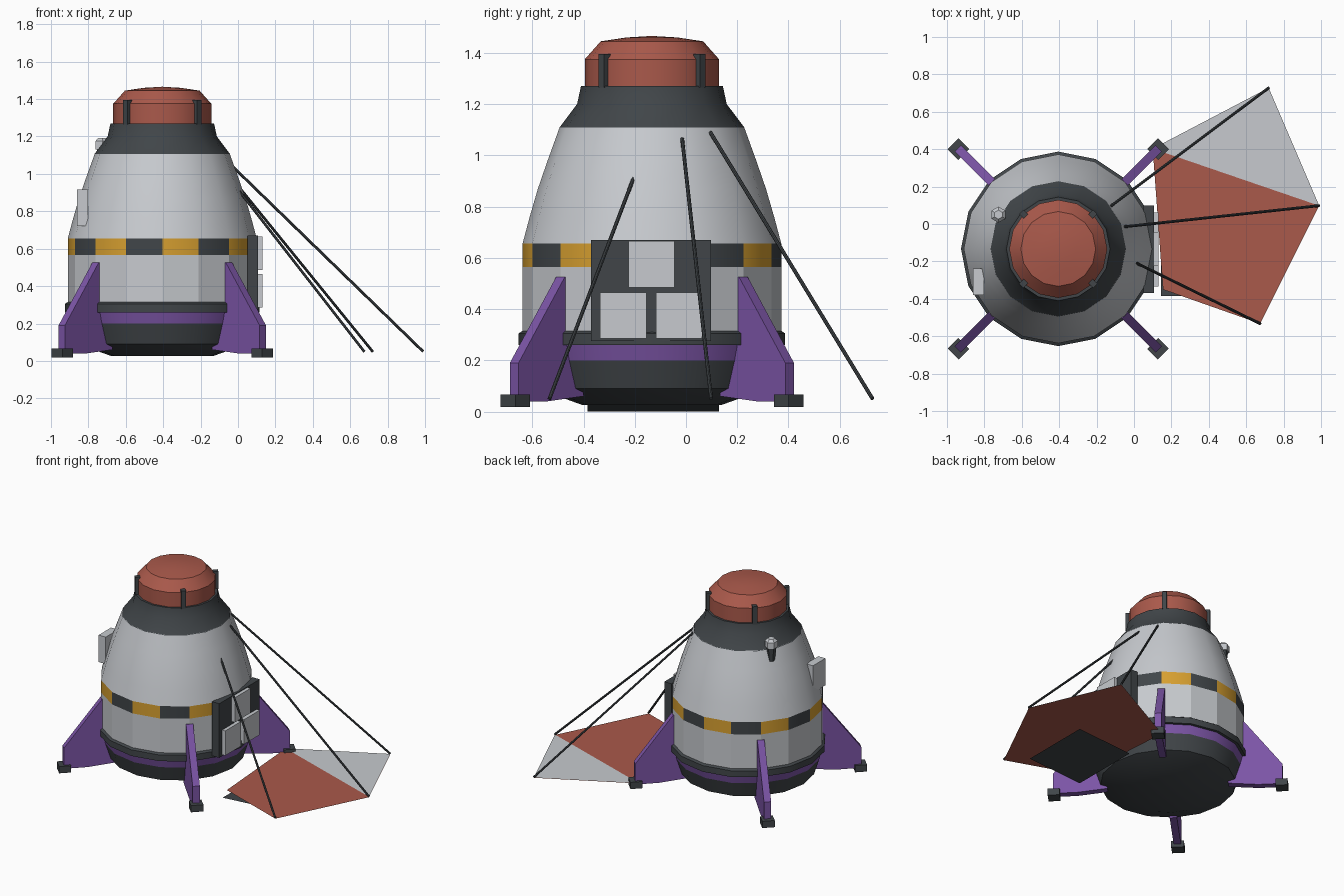
import bpy, bmesh, math
from mathutils import Vector, Matrix

if "Cube" in bpy.data.objects:
    bpy.data.objects.remove(bpy.data.objects["Cube"])

CX, CY, SIDES = -0.405, -0.133, 16


def material(name, rgb):
    m = bpy.data.materials.new(name)
    m.use_nodes = True
    m.diffuse_color = (*rgb, 1)
    m.node_tree.nodes["Principled BSDF"].inputs["Base Color"].default_value = (*rgb, 1)
    return m


WHITE = material("pale grey", (0.57, 0.59, 0.62))
DARK = material("charcoal", (0.052, 0.06, 0.066))
RED = material("brick red", (0.40, 0.10, 0.07))
YELLOW = material("amber", (0.68, 0.35, 0.03))
PURPLE = material("purple", (0.20, 0.09, 0.38))


def finish(name, bm, mats, smooth=False, recalc=True):
    if recalc:
        bmesh.ops.recalc_face_normals(bm, faces=bm.faces)
    mesh = bpy.data.meshes.new(name)
    bm.to_mesh(mesh)
    bm.free()
    for m in mats:
        mesh.materials.append(m)
    ob = bpy.data.objects.new(name, mesh)
    bpy.context.collection.objects.link(ob)
    if smooth:
        bpy.ops.object.select_all(action='DESELECT')
        ob.select_set(True)
        bpy.context.view_layer.objects.active = ob
        bpy.ops.object.shade_smooth_by_angle(angle=math.radians(30))
    return ob


def lathe(name, profile, mats, smooth=True, rule=None):
    """Spin (radius, height) points around the hull axis."""
    bm = bmesh.new()
    rings = []
    for r, z in profile:
        if r == 0:
            rings.append([bm.verts.new((CX, CY, z))] * SIDES)
            continue
        rings.append([bm.verts.new((CX + r * math.cos(k * math.tau / SIDES),
                                    CY + r * math.sin(k * math.tau / SIDES), z))
                      for k in range(SIDES)])
    for a, b in zip(rings, rings[1:]):
        for k in range(SIDES):
            n = (k + 1) % SIDES
            corners = list(dict.fromkeys((a[k], a[n], b[n], b[k])))
            face = bm.faces.new(corners)
            if rule:
                face.material_index = rule(k)
    return finish(name, bm, mats, smooth, recalc=False)


def box(name, lo, hi, mat, place=None):
    bm = bmesh.new()
    bmesh.ops.create_cube(bm, size=1)
    lo, hi = Vector(lo), Vector(hi)
    for v in bm.verts:
        v.co = (lo + hi) / 2 + v.co * (hi - lo)
    if place:
        bm.transform(place)
    return finish(name, bm, [mat])


def rod(name, start, end, r1, r2, mat, sides=8):
    start, end = Vector(start), Vector(end)
    axis = end - start
    bm = bmesh.new()
    bmesh.ops.create_cone(bm, cap_ends=True, segments=sides, radius1=r1, radius2=r2,
                          depth=axis.length)
    bm.transform(Matrix.Translation((start + end) / 2)
                 @ axis.to_track_quat('Z', 'Y').to_matrix().to_4x4())
    return finish(name, bm, [mat])


def sheet(name, points, mat):
    bm = bmesh.new()
    bm.faces.new([bm.verts.new(p) for p in points])
    return finish(name, bm, [mat], recalc=False)


# Hull, from heat shield to dome
lathe("heat_shield", [(0, 0.025), (0.27, 0.025), (0.45, 0.09), (0.485, 0.2)], [DARK])
lathe("purple_band", [(0.485, 0.2), (0.5, 0.26)], [PURPLE])
lathe("base_ring", [(0.5, 0.26), (0.52, 0.26), (0.52, 0.305), (0.505, 0.315)], [DARK])
lathe("lower_hull", [(0.505, 0.31), (0.505, 0.565)], [WHITE], smooth=False)
lathe("checker_band", [(0.505, 0.565), (0.505, 0.655)], [YELLOW, DARK],
      rule=lambda k: k % 2)
lathe("upper_hull", [(0.505, 0.655), (0.477, 0.76), (0.445, 0.87), (0.407, 0.98),
                     (0.36, 1.11)], [WHITE])
lathe("collar", [(0.362, 1.107), (0.292, 1.2), (0.277, 1.27), (0.25, 1.27)], [DARK])
lathe("dome", [(0.262, 1.265), (0.262, 1.375), (0.2, 1.445), (0.1, 1.46), (0, 1.466)], [RED])

# Four legs with feet, and four dome clamps, on the diagonals
FIN = [(0.44, 0.525), (0.505, 0.525), (0.76, 0.19), (0.76, 0.04), (0.6, 0.04), (0.4, 0.06)]
for i, corner in enumerate(("back_left", "back_right", "front_right", "front_left")):
    place = (Matrix.Translation((CX, CY, 0))
             @ Matrix.Rotation(math.radians(45 + 90 * i), 4, 'Z'))
    bm = bmesh.new()
    fin = bm.faces.new([bm.verts.new((r, -0.024, z)) for r, z in FIN])
    side = bmesh.ops.extrude_face_region(bm, geom=[fin])["geom"]
    bmesh.ops.translate(bm, vec=(0, 0.048, 0),
                        verts=[g for g in side if isinstance(g, bmesh.types.BMVert)])
    bm.transform(place)
    finish("leg_" + corner, bm, [PURPLE])
    box("foot_" + corner, (0.715, -0.042, 0.018), (0.795, 0.042, 0.067), DARK, place)
    box("clamp_" + corner, (0.245, -0.016, 1.265), (0.28, 0.016, 1.395), DARK, place)

# Equipment rack with three cases
box("side_rack", (0.05, -0.37, 0.275), (0.107, 0.098, 0.67), DARK)
for name, y, z in (("top", -0.225, 0.485), ("front", -0.335, 0.285), ("back", -0.118, 0.285)):
    box("case_" + name, (0.1, y, z), (0.132, y + 0.18, z + 0.18), WHITE)

# Wall box and sensor on the far side
box("wall_box", (-0.86, -0.38, 0.72), (-0.803, -0.237, 0.917), WHITE)
rod("sensor_body", (-0.725, 0.05, 1.03), (-0.725, 0.05, 1.14), 0.022, 0.035, DARK, 6)
rod("sensor_cap", (-0.725, 0.05, 1.13), (-0.725, 0.05, 1.175), 0.043, 0.043, WHITE, 6)
rod("sensor_tip", (-0.725, 0.05, 1.175), (-0.725, 0.05, 1.193), 0.043, 0.024, WHITE, 6)

# Canopy lying beside the hull, with a pale flap and a ground mat
Z = 0.045
inner_back, inner_front = (0.1, 0.403, Z), (0.155, -0.35, Z)
tips = [(0.675, -0.533, Z), (0.99, 0.098, Z), (0.72, 0.728, Z)]
sheet("canopy", [inner_back, inner_front] + tips, RED)
sheet("canopy_flap", [(x, y, Z + 0.003) for x, y, _ in (inner_back, tips[1], tips[2])], WHITE)
sheet("ground_mat", [(0.145, -0.385, 0), (0.575, -0.385, 0.028),
                     (0.575, 0.128, 0.028), (0.145, 0.128, 0)], DARK)

# Support poles from the hull to the canopy tips
tops = [(0.005, -0.205, 0.91), (-0.055, -0.015, 1.065), (-0.125, 0.095, 1.09)]
for name, top, tip in zip(("front", "middle", "back"), tops, tips):
    rod("pole_" + name, top, (tip[0], tip[1], 0.05), 0.0075, 0.0075, DARK)
